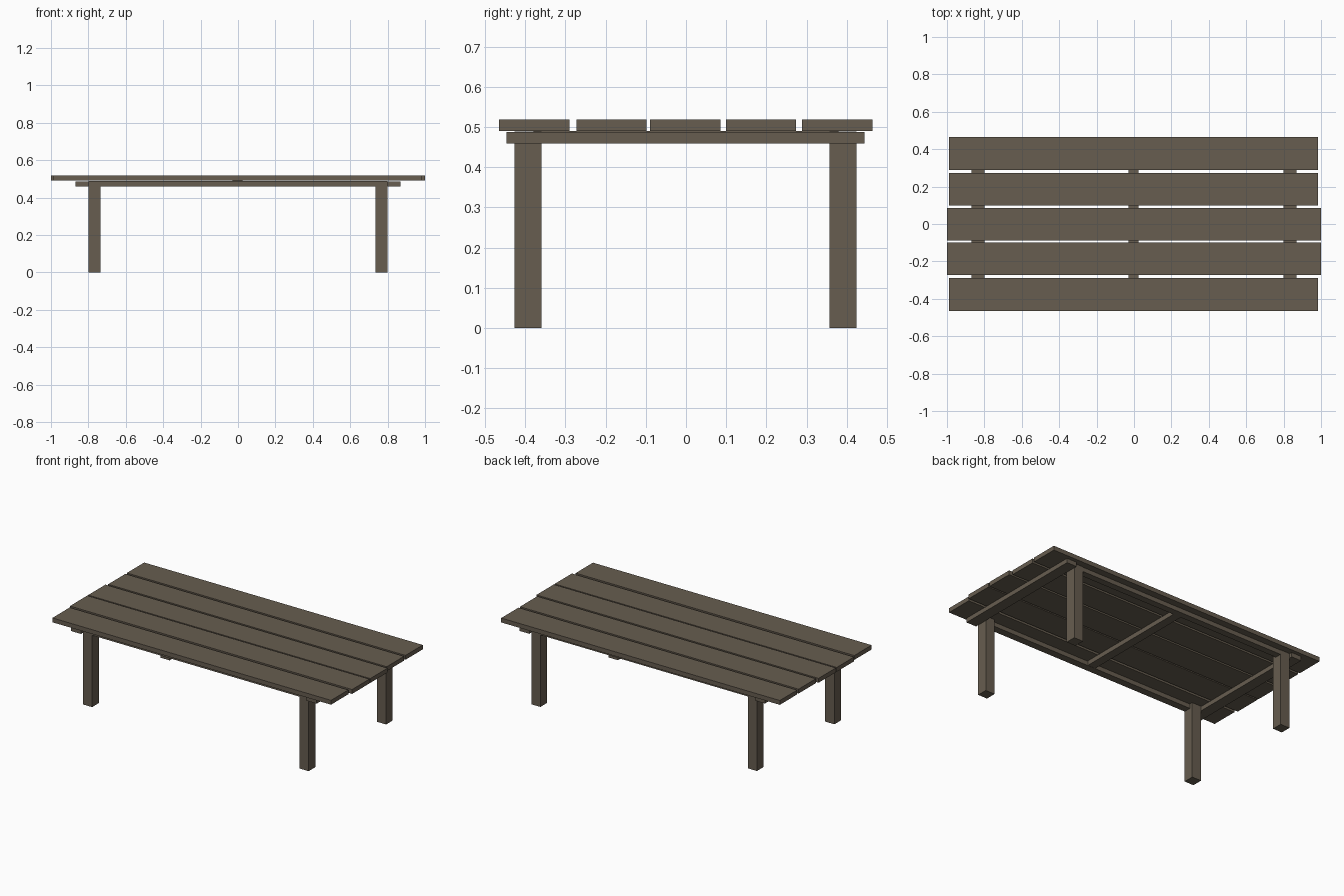
import bpy

if "Cube" in bpy.data.objects:
    bpy.data.objects.remove(bpy.data.objects["Cube"])

wood = bpy.data.materials.new("weathered brown wood")
wood.diffuse_color = (0.135, 0.110, 0.080, 1)
wood.use_nodes = True
wood.node_tree.nodes["Principled BSDF"].inputs["Base Color"].default_value = wood.diffuse_color


def box(name, x0, x1, y0, y1, z0, z1):
    """Flat-faced board between two corners."""
    xs, ys, zs = (x0, x1), (y0, y1), (z0, z1)
    verts = [(x, y, z) for x in xs for y in ys for z in zs]
    faces = [(0, 1, 3, 2), (4, 6, 7, 5), (0, 4, 5, 1),
             (2, 3, 7, 6), (0, 2, 6, 4), (1, 5, 7, 3)]
    mesh = bpy.data.meshes.new(name)
    mesh.from_pydata(verts, [], faces)
    mesh.materials.append(wood)
    ob = bpy.data.objects.new(name, mesh)
    bpy.context.collection.objects.link(ob)
    return ob


# Five top planks: slightly uneven lengths and gaps
planks = [(-0.465, -0.99, 0.985), (-0.273, -1.0, 1.0), (-0.089, -1.0, 1.0),
          (0.099, -0.99, 0.985), (0.289, -0.99, 0.985)]
for i, (y, xa, xb) in enumerate(planks):
    box(f"top_plank_{i + 1}", xa, xb, y, y + 0.175, 0.490, 0.518)

# End crossbeams outside the legs, and the thin middle crossbeam
box("left_crossbeam", -0.87, -0.80, -0.447, 0.444, 0.459, 0.487)
box("right_crossbeam", 0.80, 0.87, -0.447, 0.444, 0.459, 0.487)
box("middle_crossbeam", -0.03, 0.025, -0.38, 0.38, 0.461, 0.490)

# Long side rails joining the legs
box("front_rail", -0.735, 0.735, -0.427, -0.38, 0.460, 0.488)
box("back_rail", -0.735, 0.735, 0.38, 0.423, 0.460, 0.488)

# Four square legs
for side, x in (("left", -0.80), ("right", 0.735)):
    for end, y in (("front", -0.427), ("back", 0.357)):
        box(f"{end}_{side}_leg", x, x + 0.065, y, y + 0.067, 0.0, 0.489)
